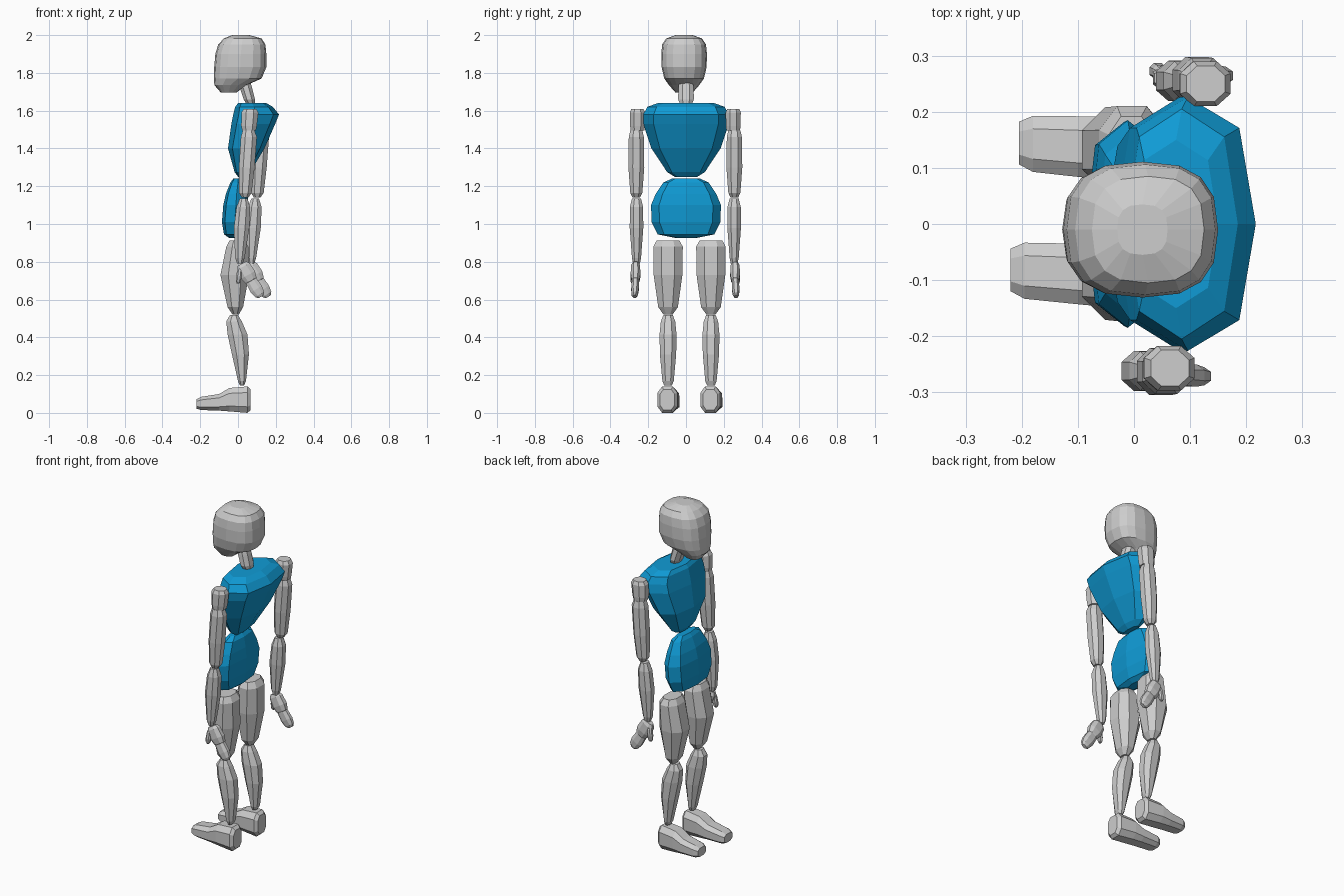
import bpy, math
from mathutils import Vector


def material(name, rgb):
    m = bpy.data.materials.new(name)
    m.diffuse_color = (*rgb, 1)
    return m


GREY = material("light grey", (0.61, 0.61, 0.61))
BLUE = material("bright blue", (0.005, 0.33, 0.67))


def outline(n, p, phase):
    """Unit rounded-square outline, stretched to reach +-1 on both axes."""
    pts = []
    for i in range(n):
        a = 2 * math.pi * (i + phase) / n
        c, s = math.cos(a), math.sin(a)
        pts.append((math.copysign(abs(c) ** p, c), math.copysign(abs(s) ** p, s)))
    mx = max(abs(u) for u, v in pts)
    my = max(abs(v) for u, v in pts)
    return [(u / mx, v / my) for u, v in pts]


def loft(name, rings, mat):
    n = len(rings[0])
    verts = [v for r in rings for v in r]
    faces = [tuple(reversed(range(n))), tuple(range(len(verts) - n, len(verts)))]
    for k in range(len(rings) - 1):
        for i in range(n):
            j = (i + 1) % n
            faces.append((k * n + i, k * n + j, (k + 1) * n + j, (k + 1) * n + i))
    me = bpy.data.meshes.new(name)
    me.from_pydata(verts, [], faces)
    me.materials.append(mat)
    ob = bpy.data.objects.new(name, me)
    bpy.context.collection.objects.link(ob)
    return ob


def stack(name, levels, mat=GREY, cx=0, cy=0, n=8, p=0.9, phase=0.5):
    """Horizontal rings from (z, x_min, x_max, half_width)."""
    shape = outline(n, p, phase)
    rings = [[(cx + (a + b) / 2 + u * (b - a) / 2, cy + v * h, z) for u, v in shape]
             for z, a, b, h in levels]
    return loft(name, rings, mat)


def pod(name, start, end, wide, thin, mat=GREY):
    """Flattened finger-like lump between two points in an xz plane."""
    a, b = Vector(start), Vector(end)
    d = (b - a).normalized()
    side = Vector((0, 1, 0))
    across = side.cross(d)
    rings = []
    for t, s in ((0, 0.6), (0.15, 0.9), (0.6, 1), (0.88, 0.8), (1, 0.45)):
        c = a.lerp(b, t)
        rings.append([c + across * u * wide * s + side * v * thin * s
                      for u, v in outline(8, 0.85, 0.5)])
    return loft(name, rings, mat)


# head and neck
stack("head", [(1.695, -0.09, -0.01, 0.045), (1.735, -0.125, 0.045, 0.08),
               (1.77, -0.128, 0.125, 0.105), (1.83, -0.126, 0.15, 0.119),
               (1.90, -0.12, 0.15, 0.121), (1.95, -0.105, 0.145, 0.116),
               (1.982, -0.075, 0.125, 0.095), (2.0, -0.03, 0.06, 0.045)],
      cy=-0.01, n=16, p=0.75, phase=0)
stack("neck", [(1.635, 0.045, 0.09, 0.03), (1.66, 0.03, 0.09, 0.042),
               (1.72, 0.01, 0.075, 0.04), (1.77, 0.0, 0.06, 0.035)])

# blue torso pieces
stack("chest", [(1.25, 0.0, 0.04, 0.06), (1.275, -0.018, 0.065, 0.10),
                (1.40, -0.053, 0.14, 0.183), (1.53, -0.035, 0.197, 0.226),
                (1.58, -0.025, 0.217, 0.226), (1.62, -0.015, 0.185, 0.205),
                (1.64, 0.0, 0.15, 0.15)], BLUE, p=0.8, phase=0)
stack("pelvis", [(0.925, -0.045, 0.01, 0.05), (0.945, -0.074, 0.035, 0.15),
                 (1.01, -0.085, 0.05, 0.182), (1.10, -0.078, 0.056, 0.185),
                 (1.16, -0.064, 0.05, 0.16), (1.22, -0.04, 0.04, 0.12),
                 (1.24, -0.025, 0.025, 0.075)], BLUE, p=0.75, phase=0)

# legs and feet
for side, y in (("right", -0.095), ("left", 0.132)):
    stack(side + "_thigh", [(0.522, -0.03, 0.005, 0.025), (0.56, -0.055, 0.027, 0.052),
                            (0.73, -0.093, 0.058, 0.076), (0.88, -0.062, 0.055, 0.078),
                            (0.913, -0.045, 0.035, 0.06)], cy=y)
    stack(side + "_shin", [(0.145, 0.01, 0.032, 0.02), (0.168, 0.0, 0.042, 0.03),
                           (0.31, -0.032, 0.058, 0.043), (0.415, -0.055, 0.05, 0.045),
                           (0.485, -0.062, 0.02, 0.038), (0.518, -0.042, 0.0, 0.025)], cy=y)
    toe = -0.22 if side == "right" else -0.205
    sections = [(toe, 0.022, 0.072, 0.038), (toe + 0.025, 0.015, 0.085, 0.05),
                (-0.10, 0.012, 0.1, 0.054), (-0.045, 0.008, 0.132, 0.056),
                (0.05, 0.0, 0.14, 0.052), (0.067, 0.015, 0.125, 0.038)]
    loft(side + "_foot", [[(x, y + v * h - 0.06 * x, (lo + hi) / 2 + u * (hi - lo) / 2)
                           for u, v in reversed(outline(8, 0.7, 0.5))]
                          for x, lo, hi, h in reversed(sections)], GREY)

# arms and hands; the left arm hangs further back
for side, y, dx in (("right", -0.257, 0.0), ("left", 0.25, 0.064)):
    out = 0.01 * (1 if dx else -1)
    stack(side + "_shoulder", [(1.495, 0.022, 0.095, 0.036), (1.52, 0.017, 0.1, 0.039),
                               (1.59, 0.018, 0.108, 0.04), (1.61, 0.03, 0.098, 0.032)],
          cx=dx, cy=y)
    stack(side + "_upper_arm", [(1.14, 0.02, 0.055, 0.02), (1.165, 0.005, 0.072, 0.032),
                                (1.30, 0.005, 0.088, 0.042), (1.46, 0.015, 0.1, 0.04),
                                (1.495, 0.025, 0.088, 0.032)], cx=dx, cy=y + out * 0.6)
    stack(side + "_forearm", [(0.79, -0.005, 0.025, 0.018), (0.82, -0.015, 0.035, 0.024),
                              (0.98, -0.022, 0.06, 0.036), (1.09, -0.008, 0.064, 0.035),
                              (1.135, 0.01, 0.05, 0.024)], cx=dx * 0.95, cy=y + out * 0.5)
    h = dx * 0.6
    pod(side + "_palm", (0.02 + h, y + out, 0.79), (0.075 + h, y + out, 0.69), 0.042, 0.026)
    pod(side + "_fingers", (0.06 + h, y + out, 0.715), (0.122 + h, y + out * 1.5, 0.615),
        0.034, 0.02)
    pod(side + "_thumb", (0.01 + h, y + out * 2, 0.765), (0.0 + h, y + out * 2.5, 0.685),
        0.015, 0.014)
